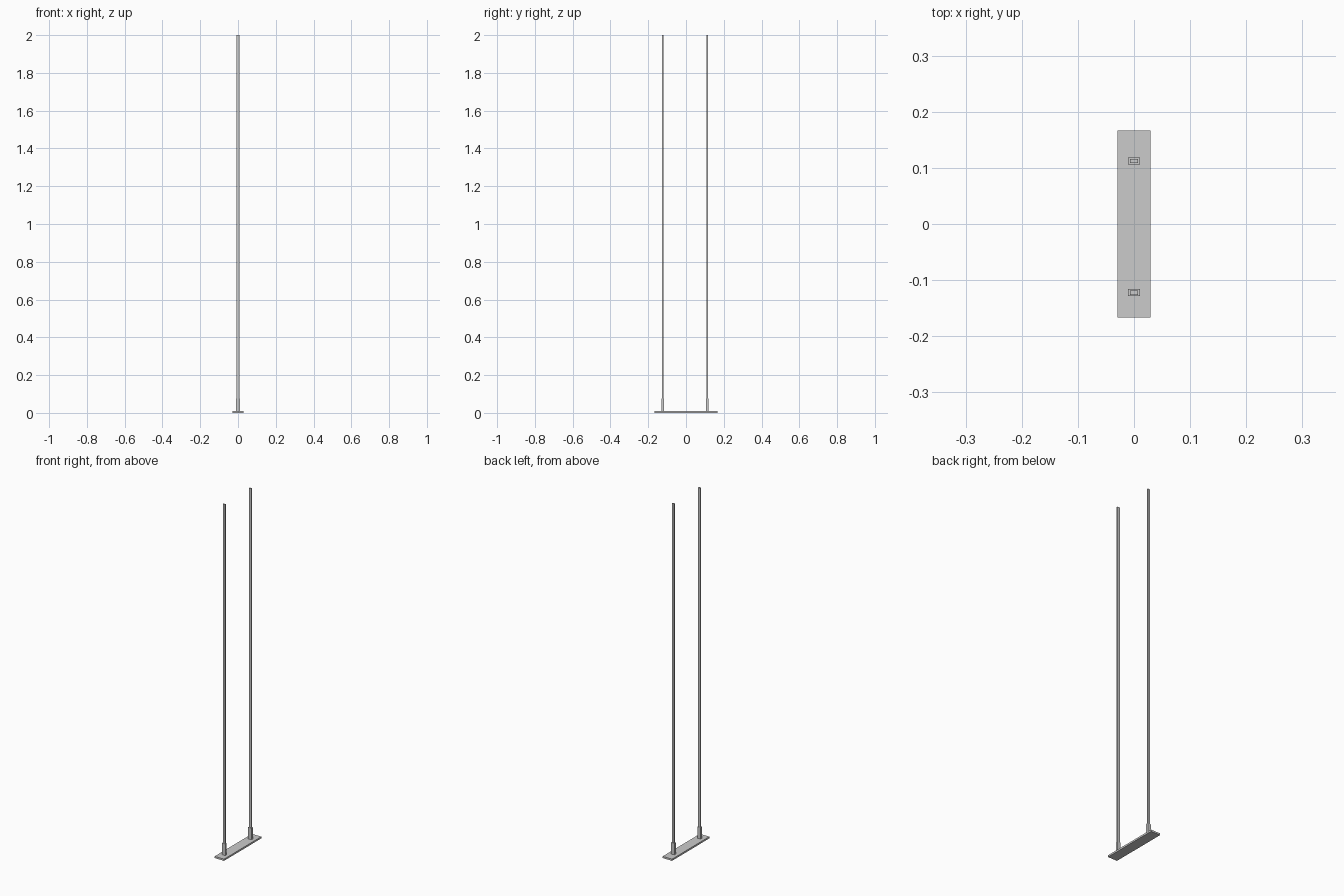
import bpy

if "Cube" in bpy.data.objects:
    bpy.data.objects.remove(bpy.data.objects["Cube"])

PLATE_TOP = 0.01


def box(name, x, y, z0, z1, w, d):
    """Axis-aligned box from z0 to z1, centred on (x, y)."""
    bpy.ops.mesh.primitive_cube_add(size=1, location=(x, y, (z0 + z1) / 2))
    ob = bpy.context.object
    ob.name = name
    ob.scale = (w, d, z1 - z0)
    bpy.ops.object.transform_apply(location=False, rotation=False, scale=True)
    return ob


# flat base plate
box("base_plate", 0, 0, 0, PLATE_TOP, 0.059, 0.334)

# two tall flat bars, each standing in a short socket
for side, y in (("front", -0.1225), ("back", 0.1125)):
    box(f"{side}_socket", 0, y, PLATE_TOP, 0.076, 0.0205, 0.0125)
    box(f"{side}_post", 0, y, PLATE_TOP, 2.0, 0.0145, 0.0075)
